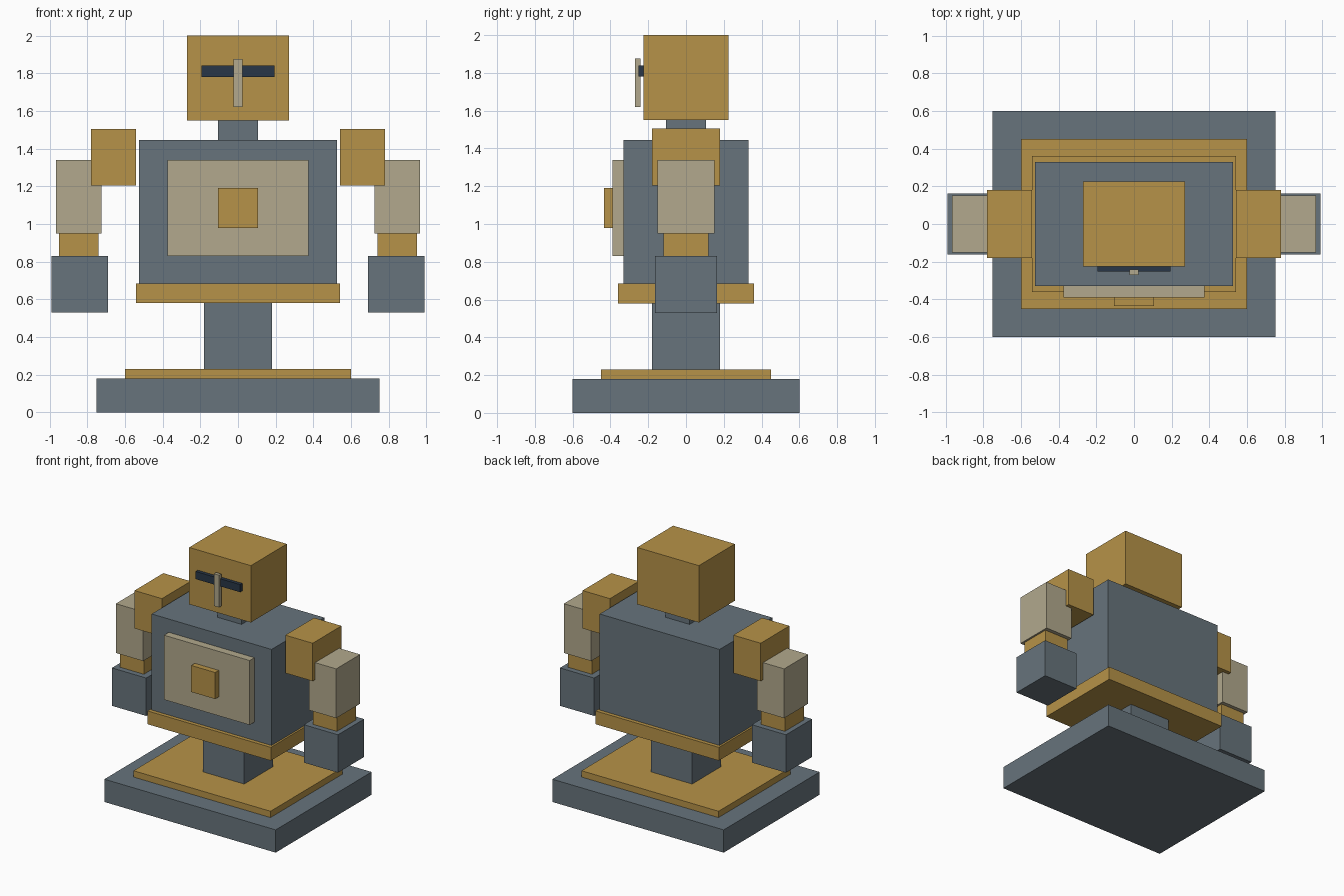
import bpy
import bmesh

if "Cube" in bpy.data.objects:
    bpy.data.objects.remove(bpy.data.objects["Cube"])


def material(name, rgb):
    m = bpy.data.materials.new(name)
    m.diffuse_color = (*rgb, 1)
    m.use_nodes = True
    m.node_tree.nodes["Principled BSDF"].inputs["Base Color"].default_value = m.diffuse_color
    return m


steel = material("steel", (0.136, 0.174, 0.202))
gold = material("gold", (0.47, 0.29, 0.065))
beige = material("beige", (0.445, 0.397, 0.266))
navy = material("navy", (0.022, 0.037, 0.063))


def box(name, mat, x, y, z):
    """Box spanning the (min, max) ranges x, y and z."""
    bm = bmesh.new()
    bmesh.ops.create_cube(bm, size=1)
    for v in bm.verts:
        v.co = [(r[0] + r[1]) / 2 + c * (r[1] - r[0]) for c, r in zip(v.co, (x, y, z))]
    mesh = bpy.data.meshes.new(name)
    bm.to_mesh(mesh)
    bm.free()
    mesh.materials.append(mat)
    obj = bpy.data.objects.new(name, mesh)
    bpy.context.collection.objects.link(obj)
    return obj


def centred(name, mat, half_x, y, z):
    return box(name, mat, (-half_x, half_x), y, z)


# Stand
centred("base", steel, 0.75, (-0.60, 0.60), (0, 0.18))
centred("base_plate", gold, 0.60, (-0.45, 0.45), (0.18, 0.23))
centred("column", steel, 0.18, (-0.18, 0.18), (0.23, 0.58))

# Body
centred("waist", gold, 0.54, (-0.36, 0.36), (0.58, 0.685))
centred("torso", steel, 0.525, (-0.33, 0.33), (0.685, 1.445))
centred("chest_panel", beige, 0.375, (-0.39, -0.33), (0.83, 1.34))
centred("chest_core", gold, 0.105, (-0.435, -0.39), (0.98, 1.19))

# Head
centred("neck", steel, 0.105, (-0.105, 0.105), (1.445, 1.55))
centred("head", gold, 0.27, (-0.225, 0.225), (1.55, 2.0))
centred("visor", navy, 0.195, (-0.252, -0.225), (1.78, 1.84))
centred("nose_guard", beige, 0.023, (-0.27, -0.242), (1.62, 1.875))

# Arms, mirrored left and right
arm_parts = [
    ("shoulder", gold, (0.54, 0.78), 0.18, (1.205, 1.505)),
    ("upper_arm", beige, (0.725, 0.965), 0.15, (0.95, 1.34)),
    ("wrist", gold, (0.74, 0.95), 0.12, (0.83, 0.95)),
    ("hand", steel, (0.69, 0.99), 0.163, (0.53, 0.83)),
]
for side, s in (("left", 1), ("right", -1)):
    for name, mat, x, half_y, z in arm_parts:
        box(f"{side}_{name}", mat, sorted(s * c for c in x), (-half_y, half_y), z)
